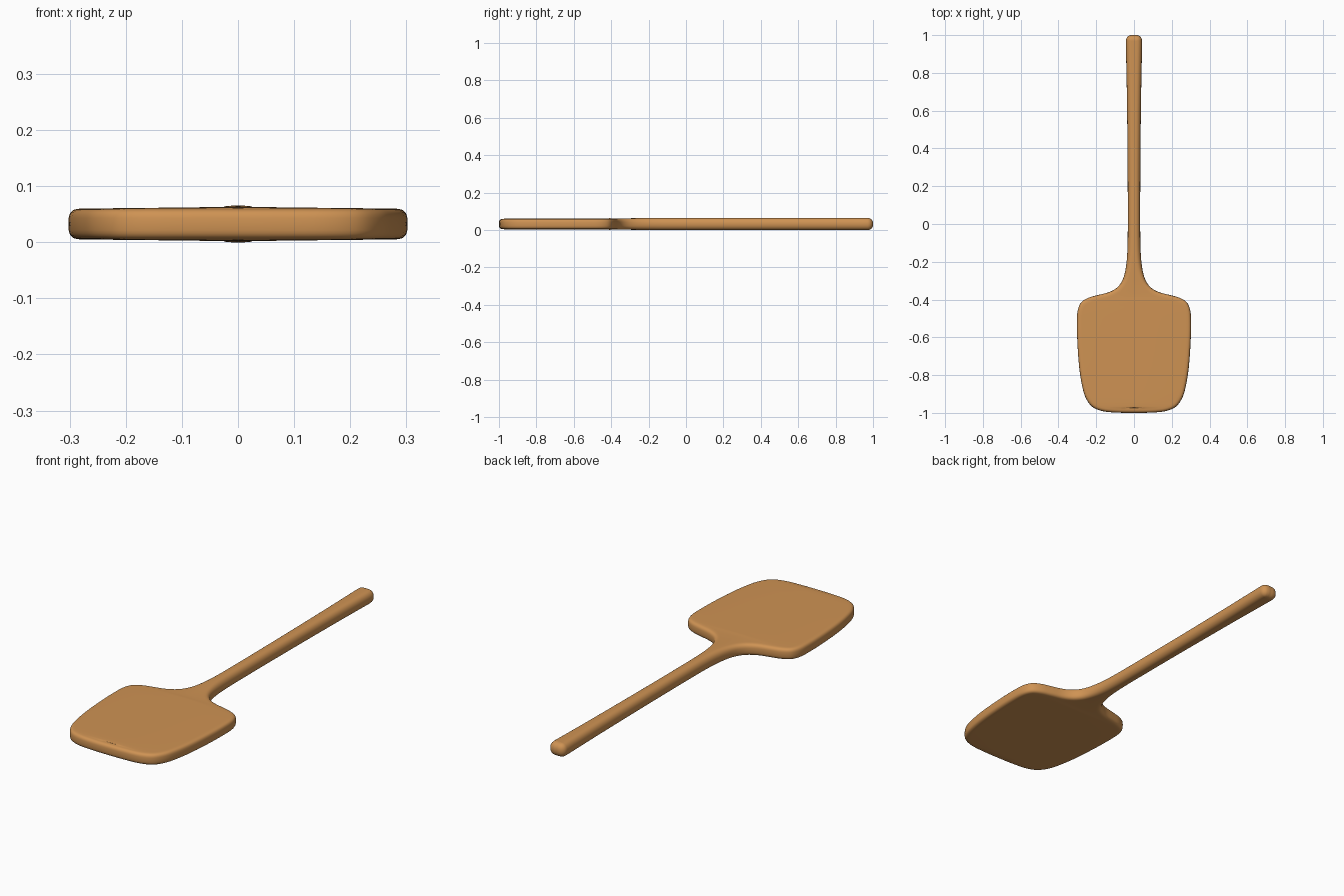
import bpy, bmesh, math
from mathutils import Vector

if "Cube" in bpy.data.objects:
    bpy.data.objects.remove(bpy.data.objects["Cube"])

wood = bpy.data.materials.new("warm wood")
wood.diffuse_color = (0.62, 0.29, 0.087, 1)
wood.use_nodes = True
wood.node_tree.nodes["Principled BSDF"].inputs["Base Color"].default_value = wood.diffuse_color

# Right half of the outline, from the blade tip to the handle end
HALF = [(0, -1), (.1, -.998), (.17, -.99), (.222, -.967), (.256, -.92), (.274, -.86),
        (.29, -.76), (.3, -.62), (.302, -.51), (.297, -.453), (.278, -.413), (.24, -.39),
        (.19, -.376), (.13, -.36), (.088, -.335), (.06, -.295), (.043, -.23), (.035, -.14),
        (.033, 0), (.034, .35), (.038, .7), (.042, .9), (.043, .97), (.039, .985),
        (.028, .996), (.013, 1), (0, 1)]


def smooth_path(points, steps):
    """Curve through the points, with tangents scaled by chord length."""
    p = [Vector(q) for q in points]
    p = [Vector((-p[1].x, p[1].y))] + p + [Vector((-p[-2].x, p[-2].y))]
    tangent = lambda i: (p[i + 1] - p[i - 1]) / ((p[i + 1] - p[i]).length + (p[i] - p[i - 1]).length)
    out = []
    for i in range(1, len(p) - 2):
        a, b = p[i], p[i + 1]
        d = (b - a).length
        for k in range(steps):
            t = k / steps
            out.append(a * (2*t**3 - 3*t*t + 1) + b * (3*t*t - 2*t**3)
                       + tangent(i) * d * (t**3 - 2*t*t + t) + tangent(i + 1) * d * (t**3 - t*t))
    return out + [p[-2]]


right = smooth_path(HALF, 4)
left = [Vector((-q.x, q.y)) for q in reversed(right[1:-1])]
loop = right + left
n, top = len(loop), len(right) - 1
normals = []
for i in range(n):
    t = (loop[(i + 1) % n] - loop[i - 1]).normalized()
    normals.append(Vector((t.y, -t.x)))

# Rounded edge: stacked rings, squarer round the blade and rounder on the handle
bm = bmesh.new()
RINGS = 14
MID = 0.0325
rings = []
for r in range(RINGS + 1):
    a = math.pi * (r / RINGS - 0.5)
    ring = []
    for q, nrm in zip(loop, normals):
        f = min(max((q.y + .42) / .25, 0), 1)
        f = f * f * (3 - 2 * f)
        power = .62 + .3 * f
        height = .0275 + .005 * f
        inset = .027 + .002 * f
        p = q - nrm * inset * (1 - abs(math.cos(a)) ** power)
        z = MID + math.copysign(height * abs(math.sin(a)) ** power, a)
        ring.append(bm.verts.new((p.x, p.y, z)))
    rings.append(ring)
for lo, hi in zip(rings, rings[1:]):
    for i in range(n):
        j = (i + 1) % n
        bm.faces.new((lo[i], lo[j], hi[j], hi[i]))

# Broad faces: rows across the width with a slightly crowned centre line
for ring, side in ((rings[0], -1), (rings[-1], 1)):
    centre = [ring[0]]
    for i in range(1, top):
        v = ring[i].co
        crown = .003 * min(abs(v.x) / .2, 1)
        centre.append(bm.verts.new((0, v.y, v.z + side * crown)))
    centre.append(ring[top])
    for i in range(top):
        for edge in (lambda k: ring[k], lambda k: ring[-k % n]):
            corners = [edge(i), edge(i + 1), centre[i + 1], centre[i]]
            bm.faces.new(list(dict.fromkeys(corners)))

bmesh.ops.recalc_face_normals(bm, faces=bm.faces)
mesh = bpy.data.meshes.new("spatula")
bm.to_mesh(mesh)
bm.free()
mesh.materials.append(wood)
spatula = bpy.data.objects.new("spatula", mesh)
bpy.context.collection.objects.link(spatula)
bpy.context.view_layer.objects.active = spatula
spatula.select_set(True)
bpy.ops.object.shade_smooth_by_angle(angle=math.radians(50))
